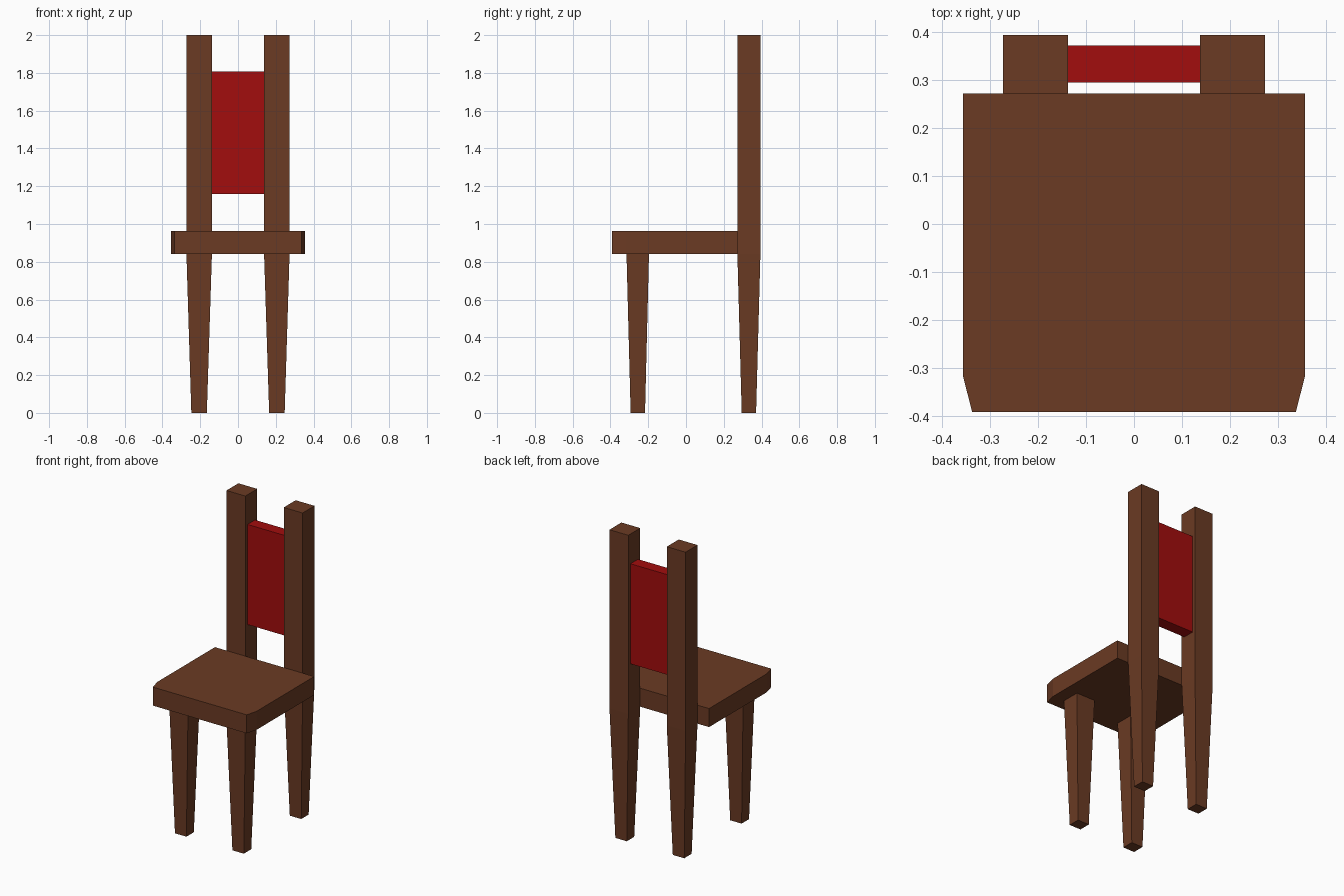
import bpy, bmesh

if "Cube" in bpy.data.objects:
    bpy.data.objects.remove(bpy.data.objects["Cube"])


def material(name, rgb):
    m = bpy.data.materials.new(name)
    m.diffuse_color = (*rgb, 1.0)
    m.use_nodes = True
    m.node_tree.nodes["Principled BSDF"].inputs["Base Color"].default_value = m.diffuse_color
    return m


BROWN = material("brown wood", (0.145, 0.043, 0.017))
RED = material("red panel", (0.36, 0.004, 0.004))


def rect(x0, x1, y0, y1):
    return [(x0, y0), (x1, y0), (x1, y1), (x0, y1)]


def loft(name, sections, mat, mirror=False):
    """Stack (z, outline) sections into a closed solid, optionally mirrored in x."""
    bm = bmesh.new()
    rings = [[bm.verts.new((x, y, z)) for x, y in outline] for z, outline in sections]
    bm.faces.new(rings[0])
    bm.faces.new(rings[-1])
    n = len(rings[0])
    for a, b in zip(rings, rings[1:]):
        for i in range(n):
            j = (i + 1) % n
            bm.faces.new((a[i], a[j], b[j], b[i]))
    bmesh.ops.recalc_face_normals(bm, faces=bm.faces)
    me = bpy.data.meshes.new(name)
    bm.to_mesh(me)
    bm.free()
    me.materials.append(mat)
    ob = bpy.data.objects.new(name, me)
    bpy.context.collection.objects.link(ob)
    if mirror:
        ob.modifiers.new("mirror", 'MIRROR').use_axis[0] = True
    return ob


SEAT_BOTTOM, SEAT_TOP = 0.842, 0.962

# Seat with clipped front corners
seat_outline = [(-0.337, -0.392), (0.337, -0.392), (0.356, -0.318),
                (0.356, 0.272), (-0.356, 0.272), (-0.356, -0.318)]
loft("seat", [(SEAT_BOTTOM, seat_outline), (SEAT_TOP, seat_outline)], BROWN)

# Front legs, tapering to the floor
loft("front_legs", [(0.0, rect(0.165, 0.247, -0.293, -0.217)),
                    (SEAT_BOTTOM, rect(0.138, 0.273, -0.315, -0.196))],
     BROWN, mirror=True)

# Back legs running up into straight back posts
post = rect(0.138, 0.273, 0.272, 0.394)
loft("back_posts", [(0.0, rect(0.165, 0.247, 0.295, 0.371)),
                    (SEAT_BOTTOM, post), (2.0, post)], BROWN, mirror=True)

# Red back panel between the posts
panel = rect(-0.138, 0.138, 0.295, 0.372)
loft("back_panel", [(1.158, panel), (1.807, panel)], RED)
